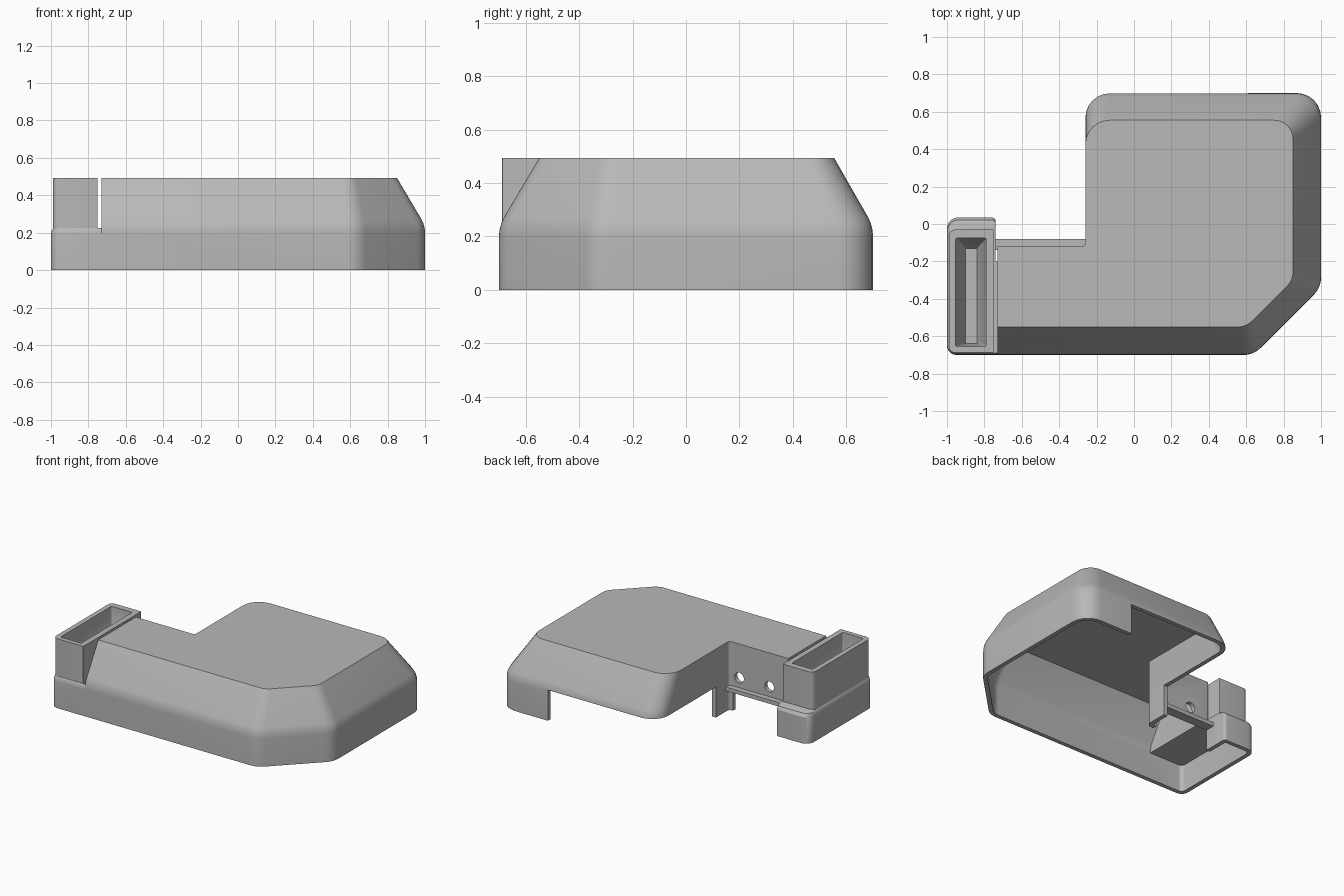
import bpy, bmesh, math
from mathutils import Vector

if "Cube" in bpy.data.objects:
    bpy.data.objects.remove(bpy.data.objects["Cube"])

grey = bpy.data.materials.new("plain grey")
grey.diffuse_color = (0.48, 0.48, 0.48, 1)
grey.use_nodes = True
grey.node_tree.nodes["Principled BSDF"].inputs["Base Color"].default_value = grey.diffuse_color


def fillet(corners, z, steps=7):
    """Rounded polygon: corners are (x, y, radius), counter-clockwise."""
    pts, n = [], len(corners)
    for i, (x, y, r) in enumerate(corners):
        p = Vector((x, y))
        a = (Vector(corners[i - 1][:2]) - p).normalized()
        b = (Vector(corners[(i + 1) % n][:2]) - p).normalized()
        half = a.angle(b) / 2
        cen = p + (a + b).normalized() * (r / math.sin(half))
        d0 = p + a * (r / math.tan(half)) - cen
        d1 = p + b * (r / math.tan(half)) - cen
        sweep = d0.angle_signed(d1)
        for k in range(steps):
            t = -sweep * k / (steps - 1)
            c, s = math.cos(t), math.sin(t)
            q = cen + Vector((d0.x * c - d0.y * s, d0.x * s + d0.y * c))
            pts.append((q.x, q.y, z))
    return pts


def loft(name, rings):
    """Closed solid through a stack of rings."""
    bm = bmesh.new()
    vs = [[bm.verts.new(p) for p in r] for r in rings]
    n = len(vs[0])
    for lo, hi in zip(vs, vs[1:]):
        for i in range(n):
            j = (i + 1) % n
            bm.faces.new((lo[i], lo[j], hi[j], hi[i]))
    bm.faces.new(vs[0][::-1])
    bm.faces.new(vs[-1])
    bmesh.ops.recalc_face_normals(bm, faces=bm.faces)
    me = bpy.data.meshes.new(name)
    bm.to_mesh(me)
    bm.free()
    me.materials.append(grey)
    ob = bpy.data.objects.new(name, me)
    bpy.context.collection.objects.link(ob)
    return ob


def box(name, x0, x1, y0, y1, z0, z1):
    return loft(name, [[(x0, y0, z), (x1, y0, z), (x1, y1, z), (x0, y1, z)] for z in (z0, z1)])


def combine(ob, other, op):
    m = ob.modifiers.new(op, 'BOOLEAN')
    m.operation, m.object, m.solver = op, other, 'EXACT'
    bpy.context.view_layer.objects.active = ob
    bpy.ops.object.modifier_apply(modifier=m.name)
    bpy.data.objects.remove(other)


def blend(lo, hi, t):
    return [tuple(a + (b - a) * t for a, b in zip(p, q)) for p, q in zip(lo, hi)]


def hull(name, lo, hi, profile):
    return loft(name, [fillet(blend(lo, hi, t), z) for z, t in profile])


# Main cover: sloped on the front, right and back, upright at the inner corner
low = [(-.73, -.70, .004), (.64, -.70, .13), (1, -.34, .13), (1, .70, .13),
       (-.26, .70, .13), (-.26, -.12, .02), (-.73, -.12, .004)]
high = [(-.73, -.55, .004), (.60, -.55, .10), (.85, -.30, .10), (.85, .555, .10),
        (-.26, .555, .13), (-.26, -.12, .02), (-.73, -.12, .004)]
cover = hull("cover", low, high, [(0, 0), (.20, 0), (.225, .015), (.25, .06), (.27, .12), (.493, 1)])

# Base block under the socket
foot = [(-1, -.70, .05), (-.70, -.70, .004), (-.70, -.2, .004), (-.74, -.2, .004),
        (-.74, .035, .02), (-1, .035, .06)]
foot_top = [(-.985, -.69, .04), (-.70, -.69, .004), (-.70, -.2, .004), (-.74, -.2, .004),
            (-.74, -.01, .02), (-.985, -.01, .05)]
combine(cover, hull("base", foot, foot_top, [(0, 0), (.19, 0), (.212, .3), (.225, 1)]), 'UNION')

# Lip below the inner wall
combine(cover, box("lip", -.745, -.25, -.14, -.08, .15, .178), 'UNION')

# Hollow underside
inner_low = [(-.70, -.67, .004), (.628, -.67, .10), (.97, -.328, .10), (.97, .67, .10),
             (-.23, .67, .10), (-.23, -.15, .04), (-.70, -.15, .004)]
inner_high = [(-.70, -.535, .004), (.594, -.535, .08), (.835, -.294, .08), (.835, .54, .08),
              (-.23, .54, .10), (-.23, -.15, .04), (-.70, -.15, .004)]
combine(cover, hull("cavity", inner_low, inner_high, [(-.1, 0), (.21, 0), (.25, .07), (.463, 1)]), 'DIFFERENCE')
pocket = [(-.97, -.67, .03), (-.5, -.67, .004), (-.5, -.15, .004), (-.77, -.15, .004),
          (-.77, .005, .01), (-.97, .005, .03)]
combine(cover, loft("base_cavity", [fillet(pocket, z) for z in (-.1, .195)]), 'DIFFERENCE')

# Openings in the back wall and under the lip
combine(cover, box("back_opening", -.4, .61, .03, .8, -.1, .22), 'DIFFERENCE')
combine(cover, box("lip_opening", -.738, -.29, -.2, .0, -.1, .15), 'DIFFERENCE')

# Two screw holes through the inner wall
for x in (-.34, -.58):
    hole = loft("hole", [[(x + .037 * math.cos(a * math.tau / 24), y, .25 + .037 * math.sin(a * math.tau / 24))
                          for a in range(24)] for y in (-.2, -.05)])
    combine(cover, hole, 'DIFFERENCE')

# Socket tower with a tapered pocket
wall = [(-.99, -.688, .035), (-.75, -.688, .004), (-.75, -.03, .004), (-.99, -.03, .035)]
socket = loft("socket", [fillet(wall, z) for z in (.21, .493)])
mouth = [(-.955, -.655, .01), (-.79, -.655, .01), (-.79, -.075, .01), (-.955, -.075, .01)]
floor = [(-.90, -.64, .004), (-.84, -.64, .004), (-.84, -.13, .004), (-.90, -.13, .004)]
combine(socket, hull("socket_pocket", floor, mouth, [(.235, 0), (.36, 1), (.6, 1)]), 'DIFFERENCE')

# Smooth curved walls, keep sharp edges
for ob in (cover, socket):
    bpy.ops.object.select_all(action='DESELECT')
    ob.select_set(True)
    bpy.context.view_layer.objects.active = ob
    bpy.ops.object.shade_smooth_by_angle(angle=math.radians(28))
